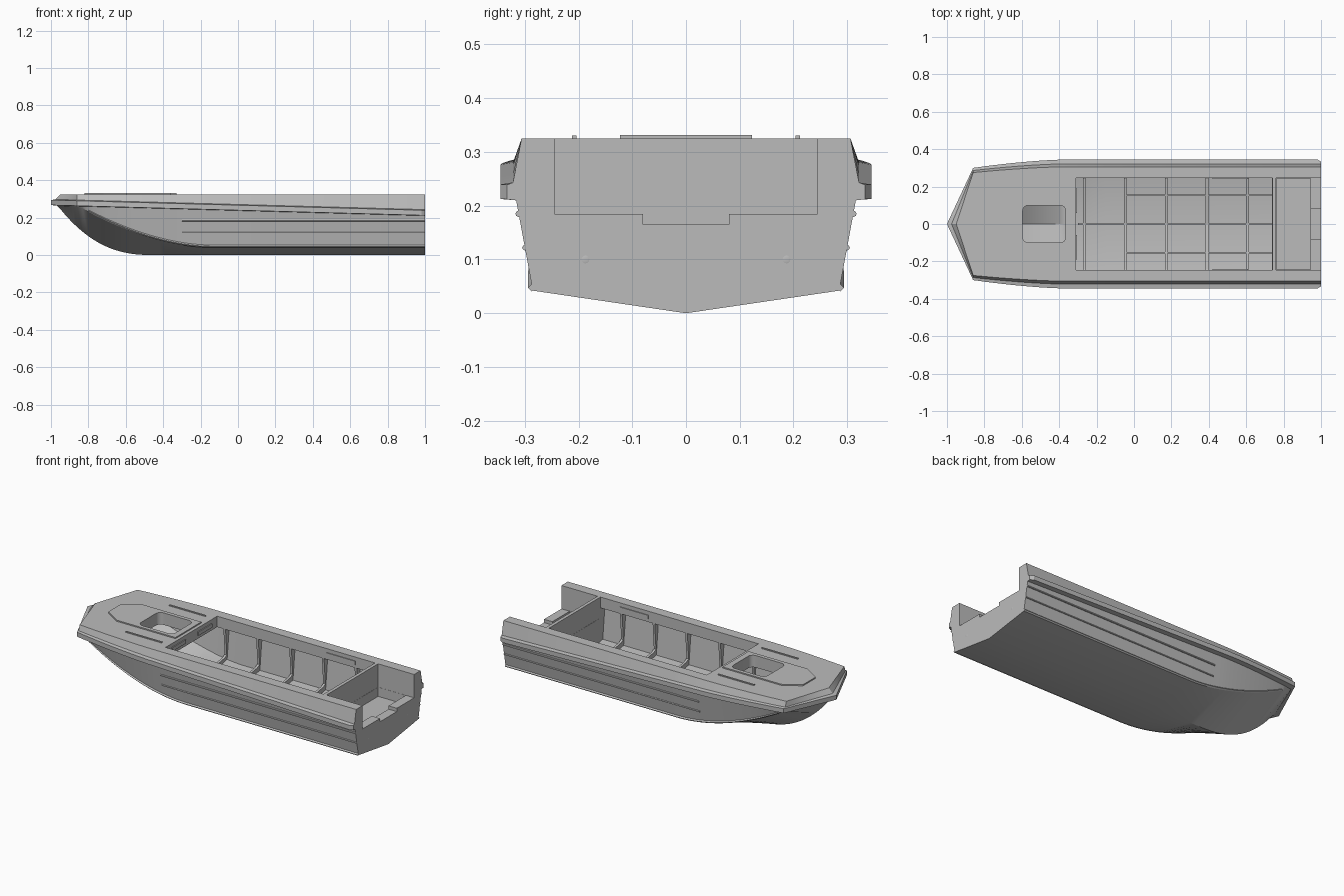
import bpy, bmesh, math
from mathutils import Vector

cube = bpy.data.objects.get("Cube")
if cube:
    bpy.data.objects.remove(cube, do_unlink=True)

grey = bpy.data.materials.new("hull_grey")
grey.use_nodes = True
grey.diffuse_color = (0.5, 0.5, 0.5, 1)
grey.node_tree.nodes["Principled BSDF"].inputs["Base Color"].default_value = (0.5, 0.5, 0.5, 1)

CORNER = -0.86          # where the side turns into the pointed bow


def finish(name, bm, smooth=False):
    bmesh.ops.recalc_face_normals(bm, faces=bm.faces)
    mesh = bpy.data.meshes.new(name)
    bm.to_mesh(mesh)
    bm.free()
    mesh.materials.append(grey)
    ob = bpy.data.objects.new(name, mesh)
    bpy.context.collection.objects.link(ob)
    if smooth:
        shade(ob)
    return ob


def shade(ob):
    bpy.ops.object.select_all(action='DESELECT')
    bpy.context.view_layer.objects.active = ob
    ob.select_set(True)
    bpy.ops.object.shade_smooth_by_angle(angle=math.radians(28))


def loft(name, rings, smooth=False):
    """Skin a list of closed rings and cap both ends."""
    bm = bmesh.new()
    rows = [[bm.verts.new(p) for p in ring] for ring in rings]
    n = len(rows[0])
    for a, b in zip(rows, rows[1:]):
        for i in range(n):
            j = (i + 1) % n
            bm.faces.new((a[i], a[j], b[j], b[i]))
    bm.faces.new(rows[0])
    bm.faces.new(rows[-1])
    bmesh.ops.remove_doubles(bm, verts=bm.verts, dist=0.0005)
    bmesh.ops.dissolve_degenerate(bm, edges=bm.edges, dist=0.0001)
    return finish(name, bm, smooth)


def box(name, x, y, z):
    corners = [(x[0], y[0]), (x[1], y[0]), (x[1], y[1]), (x[0], y[1])]
    return loft(name, [[(a, b, h) for a, b in corners] for h in z])


def cut(target, *cutters):
    bpy.context.view_layer.objects.active = target
    for c in cutters:
        m = target.modifiers.new("cut", 'BOOLEAN')
        m.operation, m.solver, m.object = 'DIFFERENCE', 'EXACT', c
        bpy.ops.object.modifier_apply(modifier=m.name)


# Lines of the hull
def sheer_z(u):
    return 0.21 + 0.0275 * (1 - u)


def chine_z(u):
    t = max(0, (-0.15 - u) / 0.71)
    return min(0.042 + 0.223 * t ** 1.8, sheer_z(u) - 0.003)


def keel_z(x):
    return 0.265 * max(0, (-0.45 - x) / 0.515) ** 2.5


def half_width(u, wide, corner):
    if u < CORNER:
        return corner * (u + 1) / (CORNER + 1)
    return wide - (wide - corner) * max(0, (-0.35 - u) / 0.51) ** 1.6


def line_x(u, tip):
    return u if u > CORNER else CORNER + (u - CORNER) * (tip - CORNER) / (-1 - CORNER)


def ring(u):
    low = sheer_z(u)
    rail = 0.012 if u > 0.99 else 0
    rows = [(0.285, 0.262, -0.965, chine_z(u)),
            (0.316, 0.268, -0.97, low),
            (0.345 - rail, 0.30, -1, low + 0.002),
            (0.345 - rail, 0.30, -1, low + 0.029),
            (0.322, 0.286, -0.975, low + 0.033),
            (0.306, 0.275, -0.95, 0.325)]
    side = [(line_x(u, tip), half_width(u, w, c), z) for w, c, tip, z in rows]
    kx = line_x(u, -0.965)
    keel = (kx, 0, min(keel_z(kx), chine_z(u)))
    return [keel] + side + [(x, -y, z) for x, y, z in reversed(side)]


def inner_ring(u):
    k, c = keel_z(u) + 0.02, chine_z(u) + 0.022
    yc, ys = half_width(u, 0.265, 0.235), half_width(u, 0.286, 0.24)
    return [(u, 0, k), (u, yc, c), (u, ys, 0.26), (u, -ys, 0.26), (u, -yc, c)]


def span(a, b, n):
    return [a + (b - a) * i / n for i in range(n + 1)]


stations = span(-1, CORNER, 6) + span(CORNER, -0.15, 24)[1:] + [0.4, 0.98, 1]
hull = loft("hull", [ring(u) for u in stations])

# Openings: cabin space, cockpit, engine well, transom notch and hatch
cavity = loft("cavity_cutter", [inner_ring(u) for u in span(-0.72, -0.15, 16) + [0.739]])
cockpit = box("cockpit_cutter", (-0.31, 0.74), (-0.245, 0.245), (0.2, 0.4))
well = box("well_cutter", (0.76, 1.1), (-0.245, 0.245), (0.185, 0.4))
sump = box("sump_cutter", (0.761, 0.945), (-0.244, 0.244), (0.13, 0.3))
notch = box("notch_cutter", (0.93, 1.1), (-0.08, 0.08), (0.165, 0.3))
outline = []
for i, (cx, cy) in enumerate([(-0.395, 0.07), (-0.565, 0.07), (-0.565, -0.07), (-0.395, -0.07)]):
    for a in span(i * math.pi / 2, (i + 1) * math.pi / 2, 5):
        outline.append((cx + 0.03 * math.cos(a), cy + 0.03 * math.sin(a)))
hatch = loft("hatch_cutter", [[(x, y, z) for x, y in outline] for z in (0.2, 0.4)])
cut(hull, cavity, cockpit, well, sump, notch, hatch)
shade(hull)

# Raised panel around the hatch
panel_half = [(-0.33, 0.123), (-0.72, 0.123), (-0.82, 0.06)]
panel = panel_half + [(x, -y) for x, y in reversed(panel_half)]
foredeck_panel = loft("foredeck_panel", [[(x, y, z) for x, y in panel] for z in (0.32, 0.332)])
cut(foredeck_panel, hatch)
for c in (cavity, cockpit, well, sump, notch, hatch):
    bpy.data.objects.remove(c, do_unlink=True)


def strake(name, us, centre, radius, sides=8):
    """Sweep a small round bead lengthwise along the given line."""
    angles = [2 * math.pi * i / sides for i in range(sides)]
    rings = []
    for u in us:
        y, z = centre(u)
        sign = 1 if y >= 0 else -1
        rings.append([(u, y + sign * radius * math.cos(a), z + radius * math.sin(a)) for a in angles])
    return loft(name, rings, True)


def side_y(u, z):
    t = (z - chine_z(u)) / (sheer_z(u) - chine_z(u))
    a, b = half_width(u, 0.285, 0.262), half_width(u, 0.316, 0.268)
    return a + (b - a) * t


for s, tag in ((1, "a"), (-1, "b")):
    # Outer strakes and chine
    strake("upper_strake_" + tag, [-0.3, 0.3, 1], lambda u: (s * side_y(u, 0.185), 0.185), 0.006)
    strake("lower_strake_" + tag, [-0.3, 0.3, 1], lambda u: (s * side_y(u, 0.122), 0.122), 0.005)
    strake("chine_rail_" + tag, span(-0.8, -0.15, 20) + [1],
           lambda u: (s * half_width(u, 0.287, 0.262), chine_z(u) + 0.005), 0.007, 4)
    # Foredeck grab rails
    y = sorted((s * 0.204, s * 0.212))
    box("deck_rail_" + tag, (-0.6, -0.36), y, (0.32, 0.331))
    # Slot plates on the cockpit walls
    y = sorted((s * 0.24, s * 0.25))
    box("side_slot_" + tag, (0.42, 0.61), y, (0.28, 0.302))
    y = sorted((s * 0.06, s * 0.19))
    box("front_slot_" + tag, (-0.315, -0.304), y, (0.28, 0.302))
    # Floor stringers
    y = sorted((s * 0.15, s * 0.158))
    box("stringer_" + tag, (-0.04, 0.742), y, (0.03, 0.07))
    # Transom drains
    bm = bmesh.new()
    bmesh.ops.create_uvsphere(bm, u_segments=16, v_segments=8, radius=0.011)
    bmesh.ops.scale(bm, vec=Vector((0.25, 1, 1)), verts=bm.verts)
    bmesh.ops.translate(bm, vec=Vector((0.998, s * 0.187, 0.1)), verts=bm.verts)
    finish("drain_" + tag, bm, True)

# Keelson along the floor
box("keelson", (-0.3, 0.742), (-0.005, 0.005), (0.01, 0.045))

# Frames with side gussets
frame_half = [(0.27, 0.05), (0.295, 0.255), (0.25, 0.262), (0.262, 0.1), (0.24, 0.088)]
frame = [(0, 0.01)] + frame_half + [(0, 0.05)] + [(-y, z) for y, z in reversed(frame_half)]
for i, x in enumerate((-0.265, -0.047, 0.173, 0.39, 0.607)):
    loft("frame_%d" % i, [[(x + d, y, z) for y, z in frame] for d in (-0.007, 0.007)])
